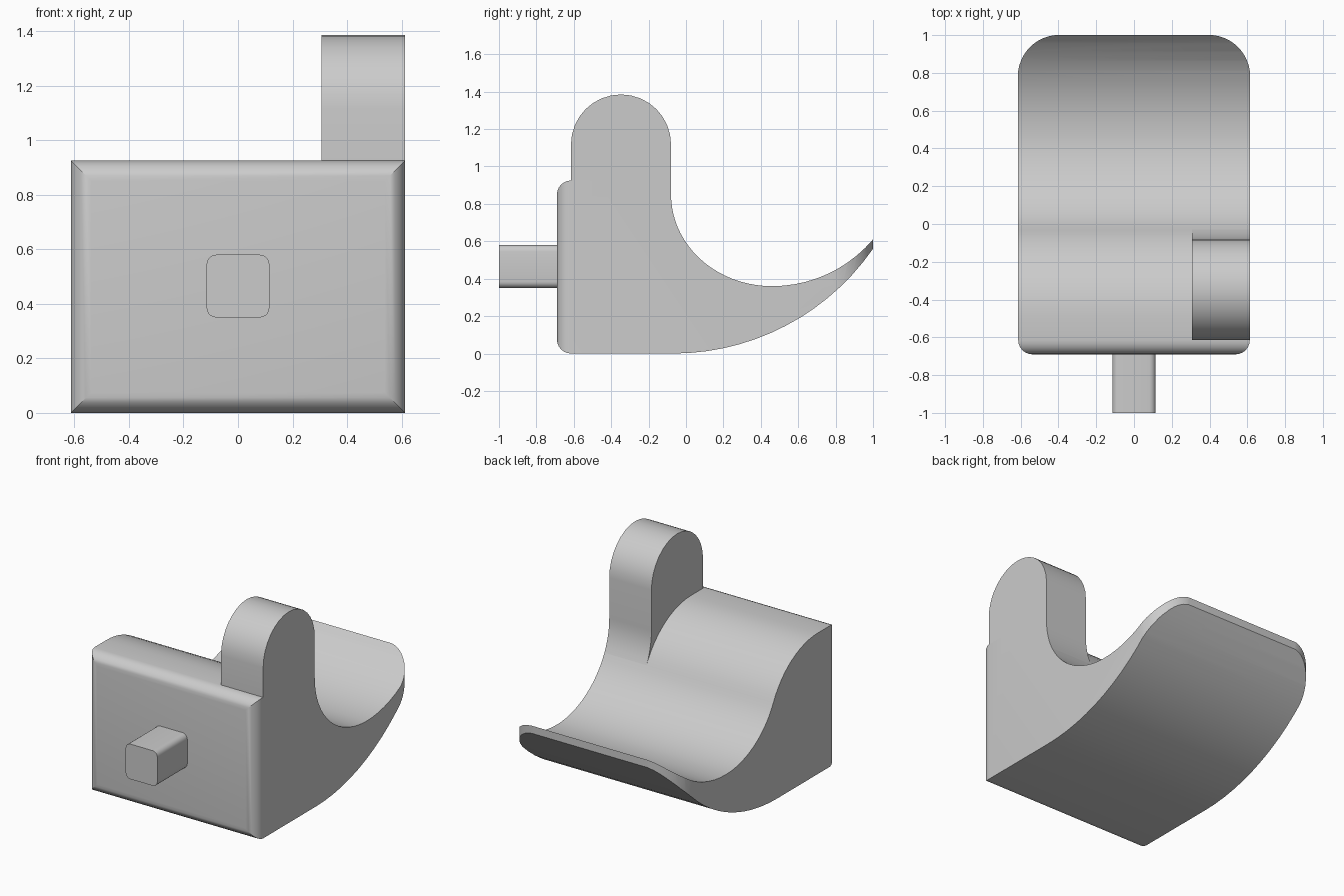
import bpy
import bmesh
from math import sin, cos, pi, radians, asin, atan2

old = bpy.data.objects.get("Cube")
if old:
    bpy.data.objects.remove(old, do_unlink=True)

grey = bpy.data.materials.new("light grey")
grey.use_nodes = True
color = (0.6, 0.6, 0.6, 1)
grey.diffuse_color = color
grey.node_tree.nodes["Principled BSDF"].inputs["Base Color"].default_value = color

HALF = 0.613            # half width of the body
FRONT, FILLET = -0.69, 0.075
TOP = 0.925


def arc(cx, cy, rx, ry, start, end, steps):
    """Points on an ellipse, angles in radians."""
    angles = [start + (end - start) * i / steps for i in range(steps + 1)]
    return [(cx + rx * cos(a), cy + ry * sin(a)) for a in angles]


def prism(name, outline, low, high, place, open_walls=0):
    """Extrude an outline; the last open_walls walls are left out."""
    bm = bmesh.new()
    a = [bm.verts.new(place(p, low)) for p in outline]
    b = [bm.verts.new(place(p, high)) for p in outline]
    bm.faces.new(a)
    bm.faces.new(b[::-1])
    n = len(outline)
    for i in range(n - open_walls):
        j = (i + 1) % n
        bm.faces.new((a[j], a[i], b[i], b[j]))
    bmesh.ops.recalc_face_normals(bm, faces=bm.faces)
    mesh = bpy.data.meshes.new(name)
    bm.to_mesh(mesh)
    bm.free()
    obj = bpy.data.objects.new(name, mesh)
    bpy.context.collection.objects.link(obj)
    mesh.materials.append(grey)
    return obj


def side(p, x):
    return (x, p[0], p[1])


def plan(p, z):
    return (p[0], p[1], z)


def upright(p, y):
    return (p[0], y, p[1])


def smooth(obj):
    bpy.ops.object.select_all(action="DESELECT")
    obj.select_set(True)
    bpy.context.view_layer.objects.active = obj
    bpy.ops.object.shade_smooth_by_angle(angle=radians(30))


# Shared curves: convex crest flowing into the concave scoop
JOIN = radians(24.9)
SCOOP = (0.46, 0.85, 0.54, 0.49)
join_y = SCOOP[0] - SCOOP[2] * cos(JOIN)
join_z = SCOOP[1] - SCOOP[3] * sin(JOIN)
slope = atan2(SCOOP[3] * cos(JOIN), SCOOP[2] * sin(JOIN))
radius = (TOP - join_z) / (1 - cos(slope))
crest = arc(join_y - radius * sin(slope), TOP - radius, radius, radius,
            pi / 2, pi / 2 - slope, 12)
scoop = arc(*SCOOP, pi + JOIN, 1.5 * pi, 14)
lip_r = 0.708
lip = arc(0.46, 0.36 + lip_r, lip_r, lip_r, -pi / 2, -pi / 2 + asin(0.54 / lip_r), 10)
belly_r = 1.302
belly = arc(-0.07, belly_r, belly_r, belly_r,
            -pi / 2 + asin(1.07 / belly_r), -pi / 2, 14)

# Body with a rounded front border
body = prism("body", [(FRONT, 0), (FRONT, TOP)] + crest + scoop[1:] + lip[1:] + belly,
             -HALF, HALF, side)
bm = bmesh.new()
bm.from_mesh(body.data)
border = [e for e in bm.edges if all(abs(v.co.y - FRONT) < 1e-4 for v in e.verts)]
bmesh.ops.bevel(bm, geom=border, offset=FILLET, segments=6, profile=0.5, affect="EDGES")
bm.to_mesh(body.data)
bm.free()

# Round the two back corners of the lip in plan
W, B, R = HALF + 0.002, 1.001, 0.22
cutter = prism("corner_cutter",
               [(-W, -1), (W, -1)]
               + arc(W - R, B - R, R, R, 0, pi / 2, 12)
               + arc(R - W, B - R, R, R, pi / 2, pi, 12), -1, 2, plan)
cutter.hide_render = True
mod = body.modifiers.new("round_corners", "BOOLEAN")
mod.operation = "INTERSECT"
mod.solver = "EXACT"
mod.object = cutter
bpy.context.view_layer.update()
cut = bpy.data.meshes.new_from_object(body.evaluated_get(bpy.context.evaluated_depsgraph_get()))
body.modifiers.clear()
body.data = cut
bpy.data.objects.remove(cutter, do_unlink=True)
smooth(body)

# Round-topped post whose foot follows the crest
post_front, post_back = FRONT + FILLET, SCOOP[0] - SCOOP[2]
r = (post_back - post_front) / 2
post_outline = ([(post_front, TOP)]
                + arc(post_front + r, 1.385 - r, r, r, pi, 0, 16)
                + arc(*SCOOP, pi, pi + JOIN, 6) + crest[-2::-1])
post = prism("post", post_outline, 0.307, HALF, side, open_walls=len(crest))
smooth(post)

# Square peg with rounded long edges
P, C, PZ = 0.115, 0.035, 0.465
peg_outline = []
for k, (sx, sz) in enumerate([(1, 1), (-1, 1), (-1, -1), (1, -1)]):
    peg_outline += arc(sx * (P - C), PZ + sz * (P - C), C, C,
                       k * pi / 2, (k + 1) * pi / 2, 5)
peg = prism("peg", peg_outline, -1, FRONT + 0.01, upright)
smooth(peg)
